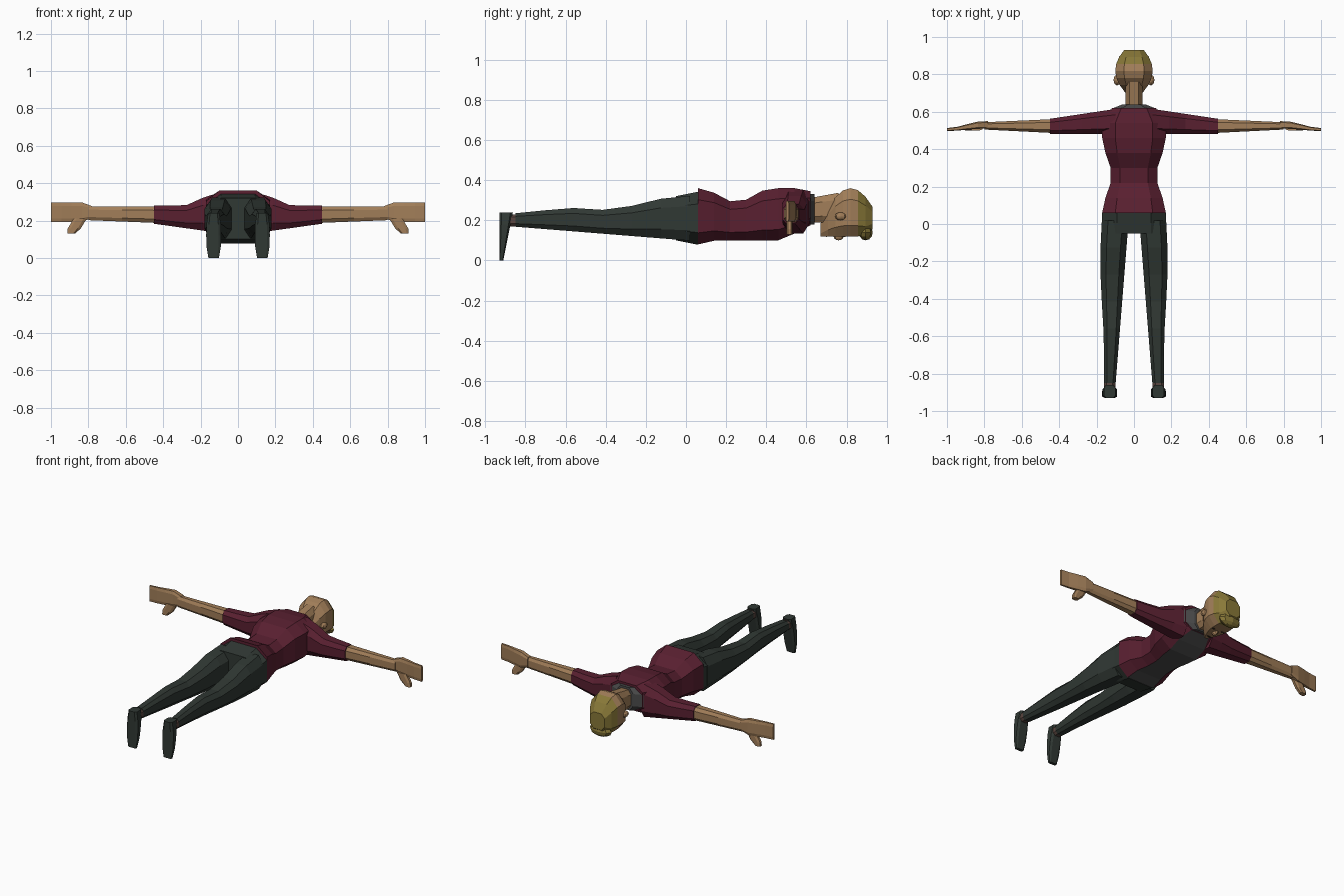
import bpy, bmesh, math
from mathutils import Matrix

cube = bpy.data.objects.get("Cube")
if cube:
    bpy.data.objects.remove(cube, do_unlink=True)


def material(name, red, green, blue):
    mat = bpy.data.materials.new(name)
    mat.use_nodes = True
    colour = (red, green, blue, 1)
    mat.diffuse_color = colour
    mat.node_tree.nodes["Principled BSDF"].inputs["Base Color"].default_value = colour
    return mat


skin = material("skin", 0.36, 0.21, 0.1)
hair = material("blond_hair", 0.25, 0.19, 0.04)
maroon = material("maroon_shirt", 0.1, 0.014, 0.03)
grey = material("grey_undershirt", 0.07, 0.07, 0.07)
green = material("dark_green_trousers", 0.03, 0.04, 0.034)
brown = material("brown_socks", 0.1, 0.06, 0.05)
dark = material("dark_features", 0.03, 0.02, 0.01)


def bump(value, peak, spread):
    """Smooth hill: one at the peak, zero beyond the spread."""
    distance = min(1, abs(value - peak) / spread)
    return (1 + math.cos(math.pi * distance)) / 2


def finish(name, bm, materials, rule=None):
    """Turn a bmesh into an object, choosing face materials by a rule."""
    bmesh.ops.recalc_face_normals(bm, faces=bm.faces)
    bm.normal_update()
    if rule:
        for face in bm.faces:
            face.material_index = int(rule(face.calc_center_median(), face.normal))
    mesh = bpy.data.meshes.new(name)
    bm.to_mesh(mesh)
    bm.free()
    for mat in materials:
        mesh.materials.append(mat)
    bpy.context.collection.objects.link(bpy.data.objects.new(name, mesh))


def tube(name, axis, start, stop, steps, shape, materials, rule=None, side=1, power=0.7):
    """Eight-sided body; shape(t) gives the low and high limits of each ring."""
    bm = bmesh.new()
    sides = 8
    corner = math.cos(math.pi / sides)

    def spread(wave, low, high):
        unit = math.copysign(abs(wave / corner) ** power, wave)
        return (low + high + unit * (high - low)) / 2

    rings = []
    for step in range(steps + 1):
        t = start + (stop - start) * step / steps
        a_low, a_high, b_low, b_high = shape(t)
        ring = []
        for i in range(sides):
            angle = (i + 0.5) * math.tau / sides
            a = spread(math.cos(angle), a_low, a_high)
            b = spread(math.sin(angle), b_low, b_high)
            x, y, z = {"x": (t, a, b), "y": (a, t, b), "z": (a, b, t)}[axis]
            ring.append(bm.verts.new((x * side, y, z)))
        rings.append(ring)
    for near, far in zip(rings, rings[1:]):
        for i in range(sides):
            bm.faces.new((near[i - 1], near[i], far[i], far[i - 1]))
    bm.faces.new(rings[0])
    bm.faces.new(rings[-1])
    finish(name, bm, materials, rule)


def ball(name, centre, radii, mat):
    """Faceted ellipsoid for small features."""
    bm = bmesh.new()
    placing = Matrix.Translation(centre) @ Matrix.Diagonal((*radii, 1))
    bmesh.ops.create_uvsphere(bm, u_segments=8, v_segments=6, radius=1, matrix=placing)
    finish(name, bm, [mat])


# Torso: pinched waist, grey panel down the chest
def torso_shape(y):
    half = 0.17 - 0.05 * bump(y, 0.26, 0.2) - 0.06 * bump(y, 0.64, 0.1)
    belly = 0.1 + 0.08 * bump(y, 0.65, 0.2) - 0.02 * bump(y, 0.06, 0.1)
    back = 0.36 - 0.07 * bump(y, 0.25, 0.18) - 0.02 * bump(y, 0.64, 0.06)
    return -half, half, belly, back


def on_panel(centre, normal):
    return normal.z < -0.7 and abs(centre.x) < 0.02


tube("torso", "y", 0.06, 0.62, 7, torso_shape, [maroon, grey], on_panel, power=0.6)


# Collar narrowing to the neck
def collar_shape(y):
    half = 0.06 + 2.5 * (0.64 - y)
    return -half, half, 0.18, 0.33


tube("collar", "y", 0.615, 0.64, 1, collar_shape, [grey])


# Hips
def hips_shape(y):
    return -0.17, 0.17, 0.09 - 0.2 * y, 0.33 + 0.2 * y


tube("hips", "y", -0.05, 0.06, 2, hips_shape, [green])


# Neck
def neck_shape(y):
    return -0.045, 0.045, 0.19, 0.2 + 0.18 * y


tube("neck", "y", 0.6, 0.76, 2, neck_shape, [skin])


# Head: rounded skull over a flat face, hair on the crown
def head_shape(y):
    swell = 1 - ((y - 0.82) / 0.16) ** 2
    half = 0.1 * swell
    return -half, half, 0.12 + 0.04 * bump(y, 0.94, 0.06), 0.16 + 0.2 * swell


def on_crown(centre, normal):
    return centre.y > 0.86


tube("head", "y", 0.67, 0.93, 7, head_shape, [skin, hair], on_crown)
ball("hair_quiff", (0, 0.895, 0.14), (0.08, 0.035, 0.04), hair)
ball("nose", (0, 0.76, 0.12), (0.015, 0.025, 0.02), skin)
ball("mouth", (0, 0.7, 0.12), (0.02, 0.004, 0.004), dark)


# Limb cross-sections
def sleeve_shape(x):
    return 0.48, 0.63 - 0.15 * x, 0.12 + 0.14 * x, 0.28 + 0.07 * bump(x, 0.1, 0.2)


def forearm_shape(x):
    return 0.465 + 0.05 * x, 0.58 - 0.045 * x, 0.17 + 0.04 * x, 0.275


def hand_shape(x):
    droop = bump(x, 1, 0.2)
    middle = 0.53 - 0.025 * droop
    thick = 0.02 - 0.012 * droop
    tall = 0.052 - 0.02 * bump(x, 0.78, 0.05)
    return middle - thick, middle + thick, 0.245 - tall, 0.245 + tall


def thumb_shape(z):
    middle = 0.97 - 0.6 * z
    half = 0.035 - 0.015 * bump(z, 0.13, 0.03)
    return middle - half, middle + half, 0.5, 0.53


def leg_shape(y):
    outer = 0.16 + 0.02 * bump(y, -0.2, 0.5)
    knee = 0.03 * bump(y, -0.36, 0.25)
    return 0.03 - 0.08 * y, outer, 0.1 - 0.08 * y, 0.32 + 0.1 * y - knee


def ankle_shape(y):
    return 0.1, 0.16, 0.17, 0.23


def shoe_shape(z):
    half = 0.04 - 0.012 * bump(z, 0, 0.08) - 0.01 * bump(z, 0.24, 0.08)
    return 0.13 - half, 0.13 + half, -0.93, 0.2 * z - 0.91


# Paired parts
for label, side in (("left", 1), ("right", -1)):
    tube(label + "_sleeve", "x", 0.1, 0.45, 4, sleeve_shape, [maroon], side=side)
    tube(label + "_forearm", "x", 0.44, 0.8, 2, forearm_shape, [skin], side=side)
    tube(label + "_hand", "x", 0.78, 1, 4, hand_shape, [skin], side=side, power=0.5)
    tube(label + "_thumb", "z", 0.13, 0.21, 3, thumb_shape, [skin], side=side)
    tube(label + "_leg", "y", -0.85, 0.02, 6, leg_shape, [green], side=side)
    tube(label + "_ankle", "y", -0.88, -0.84, 1, ankle_shape, [brown], side=side)
    tube(label + "_shoe", "z", 0, 0.24, 4, shoe_shape, [green], side=side, power=0.5)
    ball(label + "_ear", (0.09 * side, 0.77, 0.22), (0.02, 0.03, 0.02), skin)
    ball(label + "_eye", (0.035 * side, 0.79, 0.12), (0.015, 0.006, 0.004), dark)
